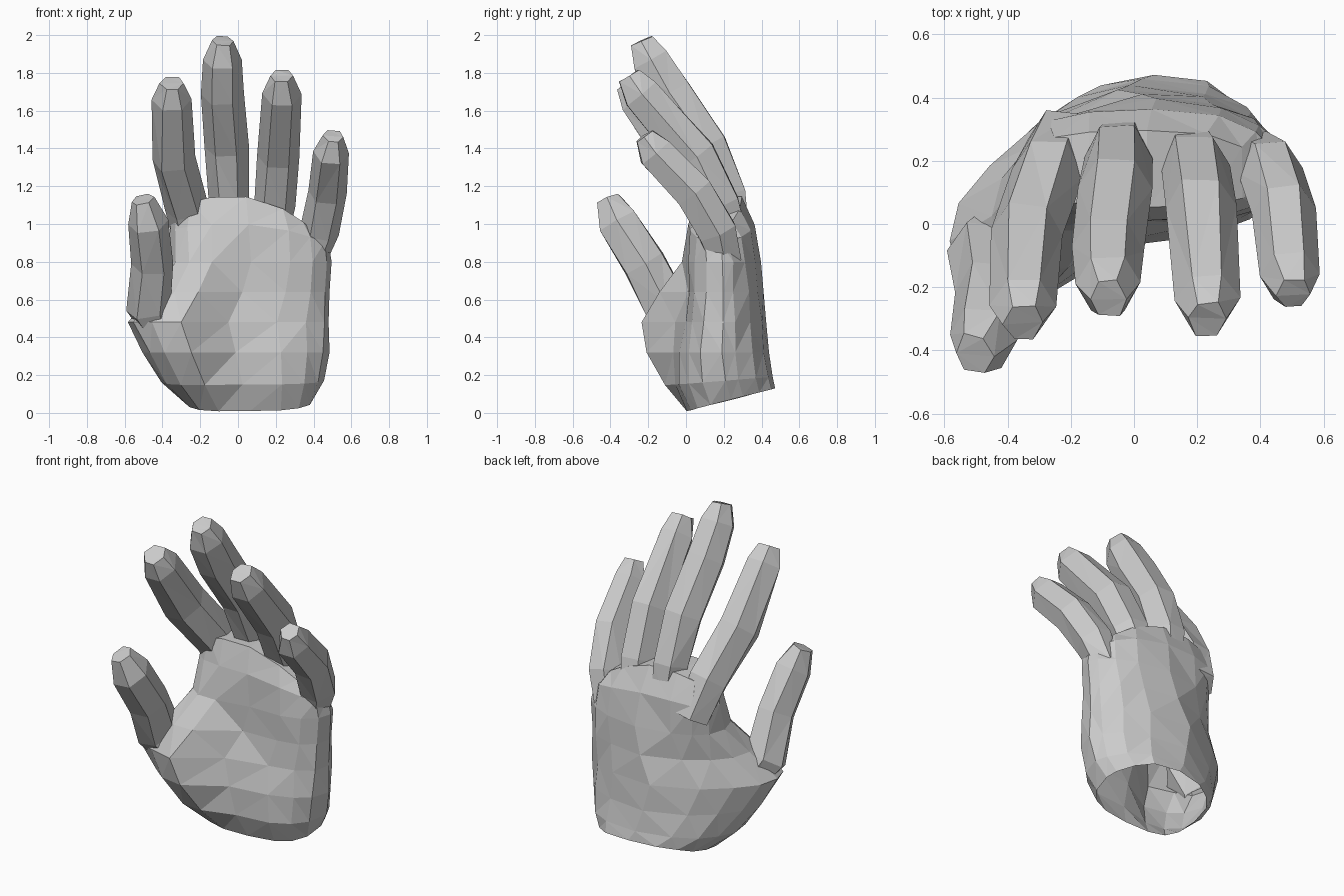
import bpy, bmesh, math, random
from mathutils import Vector

if "Cube" in bpy.data.objects:
    bpy.data.objects.remove(bpy.data.objects["Cube"])

random.seed(4)


def loft(name, rings, jitter=0.0):
    """Skin closed rings of points into a faceted, triangulated solid."""
    bm = bmesh.new()
    rows = []
    for ring in rings:
        rows.append([bm.verts.new((p[0] + random.uniform(-jitter, jitter),
                                   p[1] + random.uniform(-jitter, jitter),
                                   p[2])) for p in ring])
    n = len(rows[0])
    for a, b in zip(rows, rows[1:]):
        for i in range(n):
            j = (i + 1) % n
            bm.faces.new((a[i], a[j], b[j], b[i]))
    bm.faces.new(rows[0][::-1])
    bm.faces.new(rows[-1])
    bmesh.ops.recalc_face_normals(bm, faces=bm.faces)
    bmesh.ops.triangulate(bm, faces=bm.faces)
    me = bpy.data.meshes.new(name)
    bm.to_mesh(me)
    bm.free()
    ob = bpy.data.objects.new(name, me)
    bpy.context.collection.objects.link(ob)
    return ob


def power(v, e):
    return math.copysign(abs(v) ** e, v)


def bump(x, z, cx, cz, sx, sz):
    return math.exp(-((x - cx) / sx) ** 2 - ((z - cz) / sz) ** 2)


def palm_ring(z, xl, xr, yf, yb, skew, tilt, arch):
    """Rounded section; skew pulls the thumb side forward, arch drops the knuckle ends."""
    xc, rx, yc, ry = (xl + xr) / 2, (xr - xl) / 2, (yf + yb) / 2, (yb - yf) / 2
    pts = []
    for i in range(16):
        t = i * math.tau / 16
        c, s = power(math.cos(t), 0.75), power(math.sin(t), 0.8)
        x, y = xc + rx * c, yc + ry * s
        y -= skew * max(0.0, -c) ** 1.3
        if s > 0:
            y -= 0.05 * max(0.0, c) ** 2
        drop = arch * (x + 0.03) ** 2 * (1.0 if x > 0 else 0.7)
        pz = z + tilt * (y - yf) - drop
        if s < -0.05:  # thumb pad and hollow of the palm
            y -= 0.13 * bump(x, z, -0.25, 0.46, 0.18, 0.27)
            y += 0.04 * bump(x, z, 0.1, 0.6, 0.15, 0.2)
        pts.append((x, y, max(0.0, pz)))
    return pts


# Palm
palm_rings = [
    (0.01, -0.28, 0.40, 0.01, 0.475, 0.05, 0.26, 0.0),
    (0.15, -0.40, 0.45, -0.05, 0.46, 0.11, 0.08, 0.0),
    (0.32, -0.50, 0.48, -0.05, 0.44, 0.20, 0.0, 0.0),
    (0.48, -0.58, 0.485, -0.03, 0.43, 0.26, 0.0, 0.0),
    (0.64, -0.45, 0.49, -0.01, 0.41, 0.17, 0.0, 0.0),
    (0.80, -0.36, 0.49, 0.0, 0.395, 0.05, 0.0, 0.0),
    (1.00, -0.36, 0.48, 0.01, 0.365, 0.0, 0.0, 0.4),
    (1.15, -0.34, 0.43, 0.05, 0.30, 0.0, 0.0, 1.0),
]
hand = loft("hand", [palm_ring(*r) for r in palm_rings], jitter=0.006)


def finger(name, path, radii, sides=6):
    """Tapered digit, flat front and back, with rings square to its path."""
    pts = [Vector(p) for p in path]
    rings = []
    for k, p in enumerate(pts):
        t = (pts[min(k + 1, len(pts) - 1)] - pts[max(k - 1, 0)]).normalized()
        side = Vector((1, 0, 0))
        side = (side - t * side.dot(t)).normalized()
        up = side.cross(t)
        ring = []
        for i in range(sides):
            a = math.tau * i / sides
            ring.append(p + radii[k] * (side * math.cos(a) * 1.03 + up * math.sin(a) * 1.13))
        rings.append(ring)
    return loft(name, rings, jitter=0.006)


# Fingers and thumb, from inside the palm to the blunt tip
digits = [
    finger("index_finger",
           [(-0.23, 0.27, 0.88), (-0.27, 0.165, 1.09), (-0.34, -0.03, 1.35),
            (-0.35, -0.26, 1.66), (-0.35, -0.315, 1.745)],
           [0.10, 0.115, 0.115, 0.10, 0.062]),
    finger("middle_finger",
           [(-0.04, 0.24, 0.95), (-0.05, 0.21, 1.15), (-0.06, 0.11, 1.41),
            (-0.08, -0.08, 1.69), (-0.085, -0.19, 1.87), (-0.08, -0.235, 1.97)],
           [0.09, 0.105, 0.11, 0.108, 0.10, 0.06]),
    finger("ring_finger",
           [(0.17, 0.24, 0.90), (0.19, 0.18, 1.10), (0.21, 0.05, 1.36),
            (0.23, -0.24, 1.69), (0.23, -0.30, 1.785)],
           [0.09, 0.105, 0.11, 0.10, 0.06]),
    finger("little_finger",
           [(0.38, 0.21, 0.80), (0.43, 0.165, 0.96), (0.47, 0.04, 1.17),
            (0.495, -0.165, 1.38), (0.505, -0.22, 1.465)],
           [0.08, 0.10, 0.10, 0.092, 0.055]),
    finger("thumb",
           [(-0.37, 0.0, 0.38), (-0.47, -0.10, 0.56), (-0.455, -0.22, 0.79),
            (-0.475, -0.36, 1.01), (-0.505, -0.41, 1.13)],
           [0.09, 0.118, 0.112, 0.108, 0.062]),
]

# Fuse everything into one skin
for d in digits:
    m = hand.modifiers.new("join_" + d.name, 'BOOLEAN')
    m.operation, m.solver, m.object = 'UNION', 'EXACT', d
bpy.context.view_layer.update()
dg = bpy.context.evaluated_depsgraph_get()
fused = bpy.data.meshes.new_from_object(hand.evaluated_get(dg))
hand.modifiers.clear()
hand.data = fused
for d in digits:
    bpy.data.objects.remove(d)

# Open the wrist
bm = bmesh.new()
bm.from_mesh(fused)
wrist = [f for f in bm.faces if f.normal.z < -0.85 and f.calc_center_median().z < 0.16]
bmesh.ops.delete(bm, geom=wrist, context='FACES')
bm.to_mesh(fused)
bm.free()
